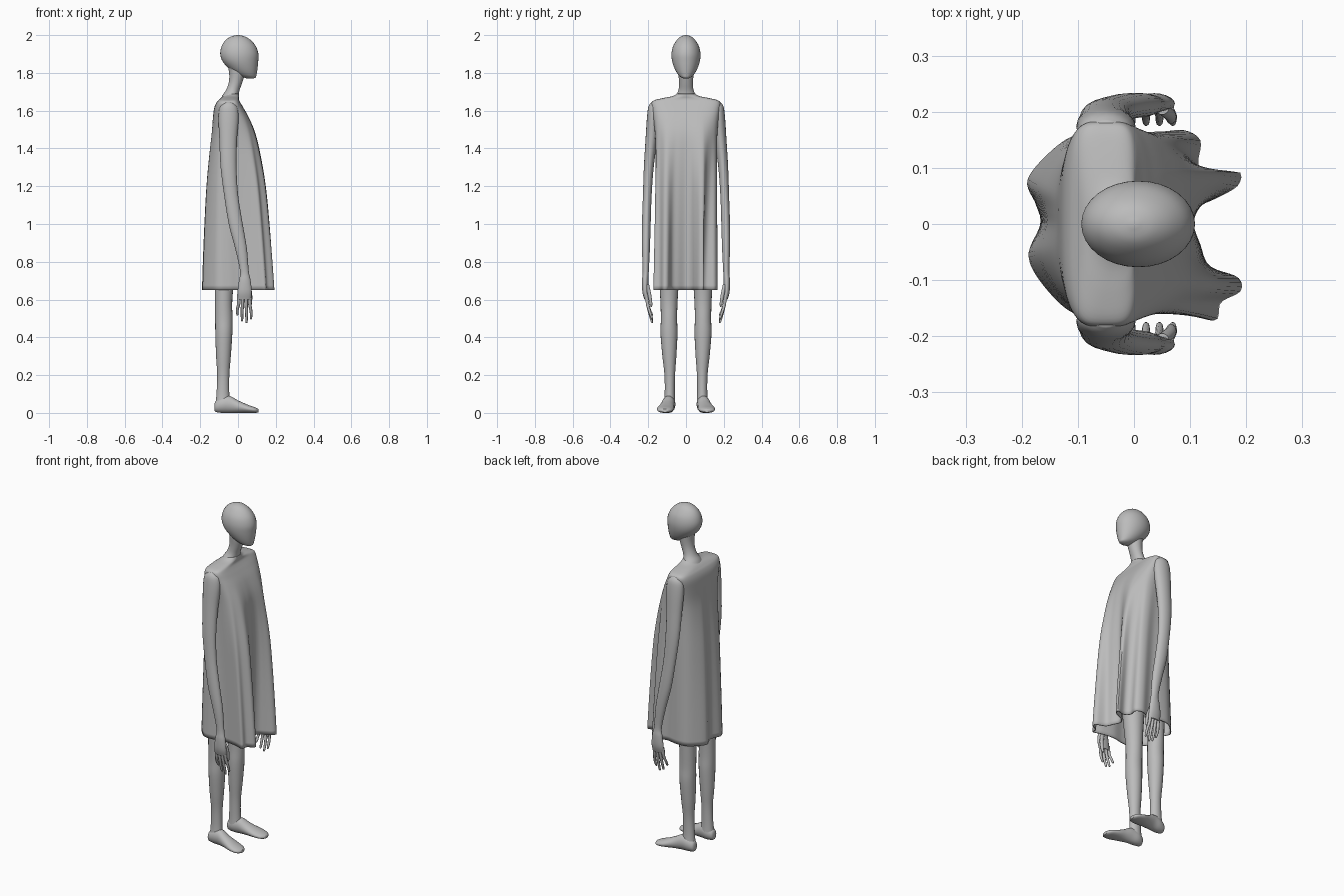
import bpy, math
from mathutils import Vector

clay = bpy.data.materials.new("grey clay")
clay.diffuse_color = (0.5, 0.5, 0.5, 1)


def spline(keys, steps, closed=False):
    """Catmull-Rom points through a list of tuples of any length."""
    n, out = len(keys), []
    for i in range(n if closed else n - 1):
        idx = [(i + k) % n if closed else min(max(i + k, 0), n - 1) for k in (-1, 0, 1, 2)]
        p = [keys[j] for j in idx]
        for s in range(steps):
            t = s / steps
            out.append(tuple(0.5 * (2 * b + (c - a) * t + (2 * a - 5 * b + 4 * c - d) * t * t
                                    + (3 * b - a - 3 * c + d) * t ** 3) for a, b, c, d in zip(*p)))
    if not closed:
        out.append(tuple(keys[-1]))
    return out


def skin(name, rings, caps=True, mirror=False, angle=60):
    """Joins equal rings of points into a tube."""
    n = len(rings[0])
    verts = [p for r in rings for p in r]
    faces = [(i * n + j, i * n + (j + 1) % n, (i + 1) * n + (j + 1) % n, (i + 1) * n + j)
             for i in range(len(rings) - 1) for j in range(n)]
    if caps:
        faces += [tuple(range(n))[::-1], tuple(range(len(verts) - n, len(verts)))]
    me = bpy.data.meshes.new(name)
    me.from_pydata(verts, [], faces)
    me.materials.append(clay)
    ob = bpy.data.objects.new(name, me)
    bpy.context.collection.objects.link(ob)
    bpy.ops.object.select_all(action='DESELECT')
    ob.select_set(True)
    bpy.context.view_layer.objects.active = ob
    bpy.ops.object.mode_set(mode='EDIT')
    bpy.ops.mesh.select_all(action='SELECT')
    bpy.ops.mesh.normals_make_consistent(inside=False)
    bpy.ops.object.mode_set(mode='OBJECT')
    bpy.ops.object.shade_smooth_by_angle(angle=math.radians(angle))
    if mirror:
        m = ob.modifiers.new("mirror", 'MIRROR')
        m.use_axis = (False, True, False)
        m.use_mirror_merge = False
    return ob


def limb(name, keys, seg=20, steps=4, mirror=False, along_x=False):
    """Elliptical loft; keys are centre x, y, z and the two radii."""
    rings = []
    for x, y, z, a, b in spline(keys, steps):
        ring = []
        for k in range(seg):
            c, s = math.cos(math.tau * k / seg), math.sin(math.tau * k / seg)
            ring.append((x, y + a * c, max(z + b * s, 0)) if along_x else (x + a * c, y + b * s, z))
        rings.append(ring)
    return skin(name, rings, mirror=mirror)


# Head and neck, looking towards +x
limb("head", [(0, 0, 2, .006, .005), (0, 0, 1.992, .038, .029), (.001, 0, 1.972, .068, .05),
              (.004, 0, 1.94, .091, .069), (.007, 0, 1.90, .101, .077), (.013, 0, 1.86, .094, .073),
              (.029, 0, 1.82, .074, .059), (.047, 0, 1.79, .051, .041),
              (.062, 0, 1.775, .031, .024), (.066, 0, 1.769, .010, .008)], seg=32)
limb("neck", [(-.01, 0, 1.86, .05, .045), (-.005, 0, 1.80, .042, .041), (-.013, 0, 1.75, .036, .037),
              (-.027, 0, 1.71, .036, .04), (-.04, 0, 1.68, .043, .055), (-.05, 0, 1.64, .05, .08)], seg=24)

# Body under the dress
limb("torso", [(-.055, 0, 1.62, .05, .13), (-.04, 0, 1.45, .075, .125), (-.05, 0, 1.2, .065, .105),
               (-.06, 0, 1.0, .08, .145), (-.06, 0, .90, .065, .12)], seg=24)

# Legs and feet
limb("leg", [(-.06, .08, .98, .08, .07), (-.07, .088, .75, .056, .055), (-.076, .09, .6, .046, .046),
             (-.075, .09, .5, .046, .043), (-.075, .09, .42, .045, .045), (-.077, .088, .3, .039, .037),
             (-.078, .086, .2, .032, .028), (-.08, .086, .1, .034, .027), (-.08, .088, .04, .04, .032)],
     mirror=True)
limb("foot", [(-.125, .09, .03, .010, .014), (-.117, .09, .035, .024, .03), (-.085, .09, .043, .034, .043),
              (-.045, .093, .045, .034, .045), (0, .1, .033, .038, .033), (.05, .108, .022, .045, .022),
              (.09, .112, .015, .038, .015), (.108, .112, .012, .018, .009)], mirror=True, along_x=True)

# Arms down to the palms
limb("arm", [(-.05, .165, 1.645, .022, .018), (-.05, .167, 1.62, .046, .032), (-.05, .173, 1.56, .053, .034),
             (-.052, .183, 1.45, .047, .031), (-.05, .197, 1.3, .042, .026), (-.036, .205, 1.15, .037, .023),
             (-.012, .21, 1.0, .037, .023), (.016, .212, .87, .031, .021), (.034, .213, .75, .023, .016),
             (.036, .216, .70, .031, .017), (.035, .215, .64, .038, .016), (.034, .208, .6, .035, .012)],
     mirror=True)

# Fingers, curling inwards, and a forward thumb
for i, (x, tip) in enumerate([(.004, .515), (.024, .485), (.043, .475), (.062, .495)]):
    end = x + (x - .034) * .25
    limb("finger_%d" % (i + 1), [(x, .21, .63, .0095, .009), (x, .204, .58, .009, .009),
                                (end, .193, (tip + .58) / 2, .0075, .0075),
                                (end, .181, tip + .008, .006, .006), (end, .179, tip, .002, .002)],
         seg=10, steps=3, mirror=True)
limb("thumb", [(.05, .205, .68, .012, .01), (.064, .194, .63, .011, .01),
               (.066, .186, .58, .008, .008), (.065, .183, .56, .003, .003)], seg=10, steps=3, mirror=True)

# Dress: smooth shoulders flowing into deep hem folds
N = 160


def resample(pts):
    """Evenly spaced points round a closed outline."""
    pts = [Vector(p) for p in pts]
    pts.append(pts[0])
    cum = [0]
    for a, b in zip(pts, pts[1:]):
        cum.append(cum[-1] + (b - a).length)
    out, j = [], 0
    for k in range(N):
        d = cum[-1] * k / N
        while cum[j + 1] < d:
            j += 1
        out.append(pts[j].lerp(pts[j + 1], (d - cum[j]) / max(cum[j + 1] - cum[j], 1e-9)))
    return out


def rounded(x0, x1, half, power):
    pts = []
    for k in range(240):
        c, s = math.cos(math.tau * k / 240), math.sin(math.tau * k / 240)
        pts.append(((x0 + x1) / 2 + (x1 - x0) / 2 * math.copysign(abs(c) ** power, c),
                    half * math.copysign(abs(s) ** power, s)))
    return resample(pts)


hem = resample(spline([
    (.10, 0), (.115, .03), (.145, .045), (.185, .068), (.187, .093), (.14, .083), (.115, .105),
    (.118, .15), (.08, .168), (.02, .152), (-.05, .162), (-.105, .158), (-.15, .128), (-.19, .078),
    (-.175, .035), (-.167, 0), (-.188, -.055), (-.165, -.105), (-.11, -.158), (-.05, -.162),
    (.02, -.15), (.09, -.158), (.145, -.172), (.155, -.14), (.19, -.12), (.185, -.095),
    (.135, -.075), (.118, -.04)], 10, closed=True))

# height, back, front, half width, corner power, amount of fold
levels = [(1.69, -.062, .005, .045, 1, 0), (1.676, -.078, .005, .075, .85, 0),
          (1.666, -.092, .004, .125, .65, 0), (1.655, -.104, .006, .168, .5, 0),
          (1.64, -.116, .014, .182, .5, 0), (1.61, -.127, .032, .181, .55, 0),
          (1.56, -.132, .058, .174, .6, .02), (1.48, -.134, .085, .166, .65, .10),
          (1.38, -.138, .098, .163, .68, .25), (1.2, -.145, .112, .162, .7, .5),
          (1.0, -.15, .12, .16, .72, .7), (.8, -.155, .125, .16, .75, .88),
          (.65, -.16, .13, .16, .75, 1)]
rings = []
for z, x0, x1, half, power, fold in spline(levels, 4):
    base = rounded(x0, x1, half, max(power, .3))
    rings.append([(*a.lerp(b, min(max(fold, 0), 1)), z) for a, b in zip(base, hem)])
dress = skin("dress", rings, caps=False, angle=50)
cloth = dress.modifiers.new("cloth thickness", 'SOLIDIFY')
cloth.thickness = .006
cloth.offset = -1
